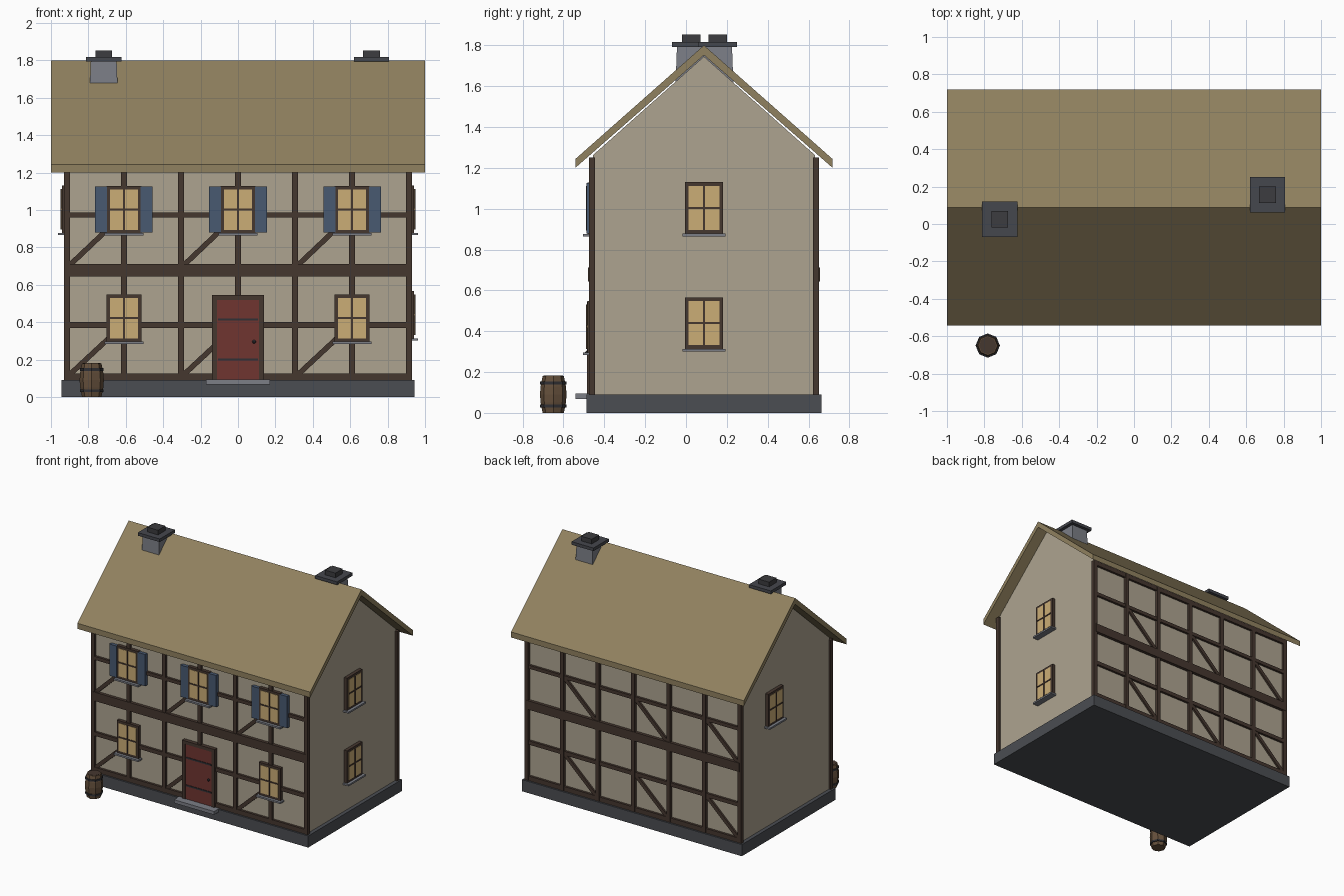
import bpy, bmesh, math
from mathutils import Matrix, Vector

if "Cube" in bpy.data.objects:
    bpy.data.objects.remove(bpy.data.objects["Cube"])

YC = 0.088            # house centre line in y
HX, HY = 0.915, 0.544  # wall half sizes


def mat(name, r, g, b):
    m = bpy.data.materials.new(name)
    m.diffuse_color = (r, g, b, 1)
    m.use_nodes = True
    m.node_tree.nodes["Principled BSDF"].inputs["Base Color"].default_value = m.diffuse_color
    return m


PLASTER = mat("plaster", 0.42, 0.37, 0.28)
TIMBER = mat("timber", 0.06, 0.038, 0.028)
STONE = mat("dark_stone", 0.07, 0.075, 0.085)
PALE = mat("pale_stone", 0.20, 0.21, 0.24)
CAP = mat("chimney_cap", 0.06, 0.063, 0.075)
POT = mat("chimney_pot", 0.045, 0.045, 0.05)
THATCH = mat("thatch", 0.28, 0.22, 0.115)
GLASS = mat("warm_glass", 0.60, 0.42, 0.18)
BLUE = mat("blue_paint", 0.065, 0.10, 0.165)
RED = mat("red_paint", 0.16, 0.035, 0.03)
IRON = mat("iron", 0.03, 0.03, 0.035)
OAK = mat("oak", 0.13, 0.08, 0.045)


def finish(name, bm, m):
    bmesh.ops.recalc_face_normals(bm, faces=bm.faces)
    me = bpy.data.meshes.new(name)
    bm.to_mesh(me)
    bm.free()
    me.materials.append(m)
    ob = bpy.data.objects.new(name, me)
    bpy.context.collection.objects.link(ob)
    return ob


def add_box(bm, x0, x1, y0, y1, z0, z1, M=Matrix()):
    c = Vector(((x0 + x1) / 2, (y0 + y1) / 2, (z0 + z1) / 2))
    s = Matrix.Diagonal((x1 - x0, y1 - y0, z1 - z0, 1))
    bmesh.ops.create_cube(bm, size=1, matrix=M @ Matrix.Translation(c) @ s)


def boxes(name, m, items, M=Matrix()):
    bm = bmesh.new()
    for b in items:
        add_box(bm, *b, M)
    return finish(name, bm, m)


def extrude_x(name, profile, half, m):
    """Closed (y, z) profile swept from -half to half in x."""
    bm = bmesh.new()
    f = bm.faces.new([bm.verts.new((-half, y, z)) for y, z in profile])
    r = bmesh.ops.extrude_face_region(bm, geom=[f])
    vs = [v for v in r["geom"] if isinstance(v, bmesh.types.BMVert)]
    bmesh.ops.translate(bm, verts=vs, vec=(2 * half, 0, 0))
    return finish(name, bm, m)


# stone plinth, plastered walls with gables, roof
boxes("plinth", STONE, [(-0.944, 0.944, YC - 0.575, YC + 0.575, 0, 0.09)])
extrude_x("walls", [(YC - HY, 0.09), (YC + HY, 0.09), (YC + HY, 1.262),
                    (YC, 1.745), (YC - HY, 1.262)], HX, PLASTER)
extrude_x("roof", [(YC - 0.63, 1.2), (YC - 0.63, 1.243), (YC, 1.8),
                   (YC + 0.63, 1.243), (YC + 0.63, 1.2), (YC, 1.752)], 1.0, THATCH)

# timber framing on the front and back walls
BAY = 2 * HX / 6
for side, label in ((-1, "front"), (1, "back")):
    def span(depth):
        return sorted((YC + side * (HY - 0.01), YC + side * (HY + depth)))
    y0, y1 = span(0.02)
    posts = [(-HX + i * BAY - 0.016, -HX + i * BAY + 0.016, y0, y1, 0.09, 1.25)
             for i in range(7)]
    boxes(label + "_posts", TIMBER, posts)
    y0, y1 = span(0.018)
    rails = [(-HX, HX, y0, y1, a, b) for a, b in
             ((0.09, 0.126), (0.37, 0.40), (0.96, 0.987), (1.215, 1.25))]
    boxes(label + "_rails", TIMBER, rails)
    y0, y1 = span(0.024)
    boxes(label + "_floor_beam", TIMBER, [(-HX, HX, y0, y1, 0.644, 0.712)])
    y0, y1 = span(0.014)
    bm = bmesh.new()
    for i in (0, 2, 4):
        for za, zb in ((0.115, 0.38), (0.70, 0.97)):
            xa = -HX + i * BAY + 0.01
            xb = xa + BAY - 0.02
            L = math.hypot(xb - xa, zb - za) / 2
            M = (Matrix.Translation(((xa + xb) / 2, 0, (za + zb) / 2))
                 @ Matrix.Rotation(-math.atan2(zb - za, xb - xa), 4, 'Y'))
            add_box(bm, -L, L, y0, y1, -0.014, 0.014, M)
    finish(label + "_braces", bm, TIMBER)


def window(name, loc, turn, shutters=False):
    """Local frame: outward is -y, loc is the window centre on the wall."""
    M = Matrix.Translation(loc) @ Matrix.Rotation(turn, 4, 'Z')
    w, h, t = 0.093, 0.126, 0.018
    boxes(name + "_frame", TIMBER, [
        (-w, -w + t, -0.026, 0.01, -h, h), (w - t, w, -0.026, 0.01, -h, h),
        (-w, w, -0.026, 0.01, h - t, h), (-w, w, -0.026, 0.01, -h, -h + t)], M)
    boxes(name + "_glass", GLASS,
          [(-w + t, w - t, -0.029, 0.0, -h + t, h - t)], M)
    boxes(name + "_glazing_bars", TIMBER, [
        (-0.005, 0.005, -0.033, -0.02, -h + t, h - t),
        (-w + t, w - t, -0.033, -0.02, -0.005, 0.005)], M)
    boxes(name + "_sill", PALE, [(-0.105, 0.105, -0.048, 0.0, -h - 0.013, -h)], M)
    if shutters:
        boxes(name + "_shutters", BLUE, [
            (s * 0.122 - 0.032, s * 0.122 + 0.032, -0.032, -0.006, -h + 0.003, h - 0.003)
            for s in (-1, 1)], M)


FY = YC - HY
for i, x in enumerate((-0.61, 0, 0.61)):
    window(f"upper_window_{i}", (x, FY, 1.002), 0, True)
    if x:
        window(f"lower_window_{i}", (x, FY, 0.422), 0)
window("right_upper_window", (HX, YC, 1.004), math.pi / 2)
window("right_lower_window", (HX, YC, 0.44), math.pi / 2)
window("left_upper_window", (-HX, 0.24, 1.004), -math.pi / 2)

# door with frame, iron straps, knob and step
boxes("door_frame", TIMBER, [
    (-0.14, -0.113, FY - 0.03, FY, 0.09, 0.545),
    (0.113, 0.14, FY - 0.03, FY, 0.09, 0.545),
    (-0.14, 0.14, FY - 0.03, FY, 0.52, 0.545)])
boxes("door", RED, [(-0.113, 0.113, FY - 0.025, FY, 0.092, 0.52)])
boxes("door_straps", IRON, [(-0.108, 0.108, FY - 0.029, FY, z - 0.006, z + 0.006)
                            for z in (0.20, 0.415)])
bm = bmesh.new()
bmesh.ops.create_uvsphere(bm, u_segments=8, v_segments=6, radius=0.01,
                          matrix=Matrix.Translation((0.086, FY - 0.028, 0.295)))
finish("door_knob", bm, IRON)
boxes("door_step", PALE, [(-0.172, 0.172, -0.54, FY, 0.068, 0.094)])

# chimneys
for label, x, y in (("left", -0.718, 0.025), ("right", 0.714, 0.156)):
    bm = bmesh.new()
    bmesh.ops.create_cone(bm, cap_ends=True, segments=4, radius1=0.08 * math.sqrt(2),
                          radius2=0.069 * math.sqrt(2), depth=0.3,
                          matrix=Matrix.Translation((x, y, 1.65))
                          @ Matrix.Rotation(math.pi / 4, 4, 'Z'))
    finish(label + "_chimney", bm, PALE)
    boxes(label + "_chimney_cap", CAP,
          [(x - 0.094, x + 0.094, y - 0.094, y + 0.094, 1.793, 1.817)])
    boxes(label + "_chimney_pot", POT,
          [(x - 0.045, x + 0.045, y - 0.045, y + 0.045, 1.81, 1.853)])


def lathe(name, rings, m):
    """Eight-sided capped lathe through (radius, z) rings at the barrel."""
    bm = bmesh.new()
    loops = [[bm.verts.new((-0.782 + r * math.cos(k * math.pi / 4),
                            -0.65 + r * math.sin(k * math.pi / 4), z))
              for k in range(8)] for r, z in rings]
    for a, b in zip(loops, loops[1:]):
        for k in range(8):
            bm.faces.new((a[k], a[k - 1], b[k - 1], b[k]))
    bm.faces.new(loops[0])
    bm.faces.new(loops[-1])
    finish(name, bm, m)


# barrel by the front wall
lathe("barrel", [(0.052, 0), (0.062, 0.05), (0.065, 0.09), (0.062, 0.13), (0.052, 0.18)], OAK)
lathe("barrel_lid", [(0.047, 0.175), (0.047, 0.182)], TIMBER)
for i, z in enumerate((0.033, 0.147)):
    lathe(f"barrel_hoop_{i}", [(0.064, z - 0.007), (0.064, z + 0.007)], IRON)
